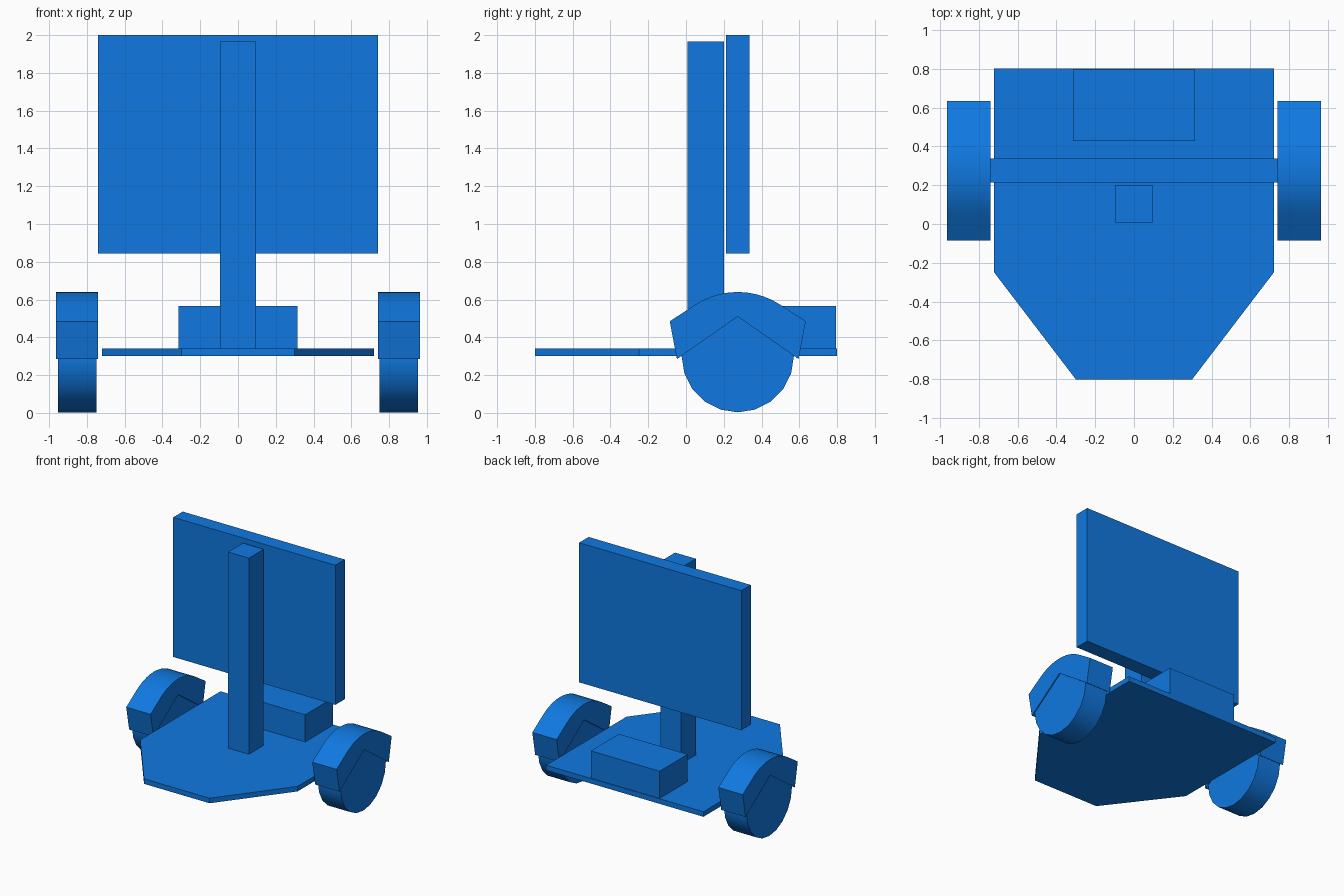
import bpy, bmesh
from math import sin, cos, tau, radians
from mathutils import Vector

if "Cube" in bpy.data.objects:
    bpy.data.objects.remove(bpy.data.objects["Cube"])

blue = bpy.data.materials.new("blue_paint")
blue.diffuse_color = (0.005, 0.19, 0.75, 1)
blue.use_nodes = True
blue.node_tree.nodes["Principled BSDF"].inputs["Base Color"].default_value = blue.diffuse_color


def prism(name, points, axis, lo, hi, smooth=False):
    """Extrude a 2D profile along x (points are y,z) or z (points are x,y)."""
    place = (lambda p: (lo, p[0], p[1])) if axis == "x" else (lambda p: (p[0], p[1], lo))
    step = Vector((hi - lo, 0, 0)) if axis == "x" else Vector((0, 0, hi - lo))
    bm = bmesh.new()
    face = bm.faces.new([bm.verts.new(place(p)) for p in points])
    ext = bmesh.ops.extrude_face_region(bm, geom=[face], use_keep_orig=True)
    bmesh.ops.translate(bm, vec=step,
                        verts=[g for g in ext["geom"] if isinstance(g, bmesh.types.BMVert)])
    bmesh.ops.recalc_face_normals(bm, faces=bm.faces)
    mesh = bpy.data.meshes.new(name)
    bm.to_mesh(mesh)
    bm.free()
    mesh.materials.append(blue)
    obj = bpy.data.objects.new(name, mesh)
    bpy.context.collection.objects.link(obj)
    if smooth:
        bpy.ops.object.select_all(action="DESELECT")
        obj.select_set(True)
        bpy.context.view_layer.objects.active = obj
        bpy.ops.object.shade_smooth_by_angle(angle=radians(25))
    return obj


def box(name, x, y, z):
    return prism(name, [(x[0], y[0]), (x[1], y[0]), (x[1], y[1]), (x[0], y[1])], "z", *z)


# Flat deck with a tapered nose
prism("deck", [(-0.72, 0.80), (-0.72, -0.25), (-0.30, -0.80),
               (0.30, -0.80), (0.72, -0.25), (0.72, 0.80)], "z", 0.30, 0.342)

# Mast, panel and rear box
box("mast", (-0.095, 0.095), (0.007, 0.20), (0.342, 1.965))
box("panel", (-0.742, 0.742), (0.213, 0.337), (0.845, 2.0))
box("rear_box", (-0.315, 0.315), (0.428, 0.795), (0.342, 0.567))

# Wheel and fender profiles in the y-z plane
cy = 0.274
wheel = [(cy + 0.297 * sin(tau * i / 20), 0.30 - 0.297 * cos(tau * i / 20)) for i in range(20)]
arc = [radians(-33 + 66 * i / 10) for i in range(11)]
fender = ([(cy + 0.322, 0.285), (cy, 0.51), (cy - 0.322, 0.285), (cy - 0.36, 0.485)]
          + [(cy + 0.41 * sin(a), 0.23 + 0.41 * cos(a)) for a in arc]
          + [(cy + 0.36, 0.485)])

# Same pair on both sides
for side, s in (("left", -1), ("right", 1)):
    prism(side + "_wheel", wheel, "x", *sorted((s * 0.748, s * 0.954)), smooth=True)
    prism(side + "_fender", fender, "x", *sorted((s * 0.74, s * 0.963)), smooth=True)
